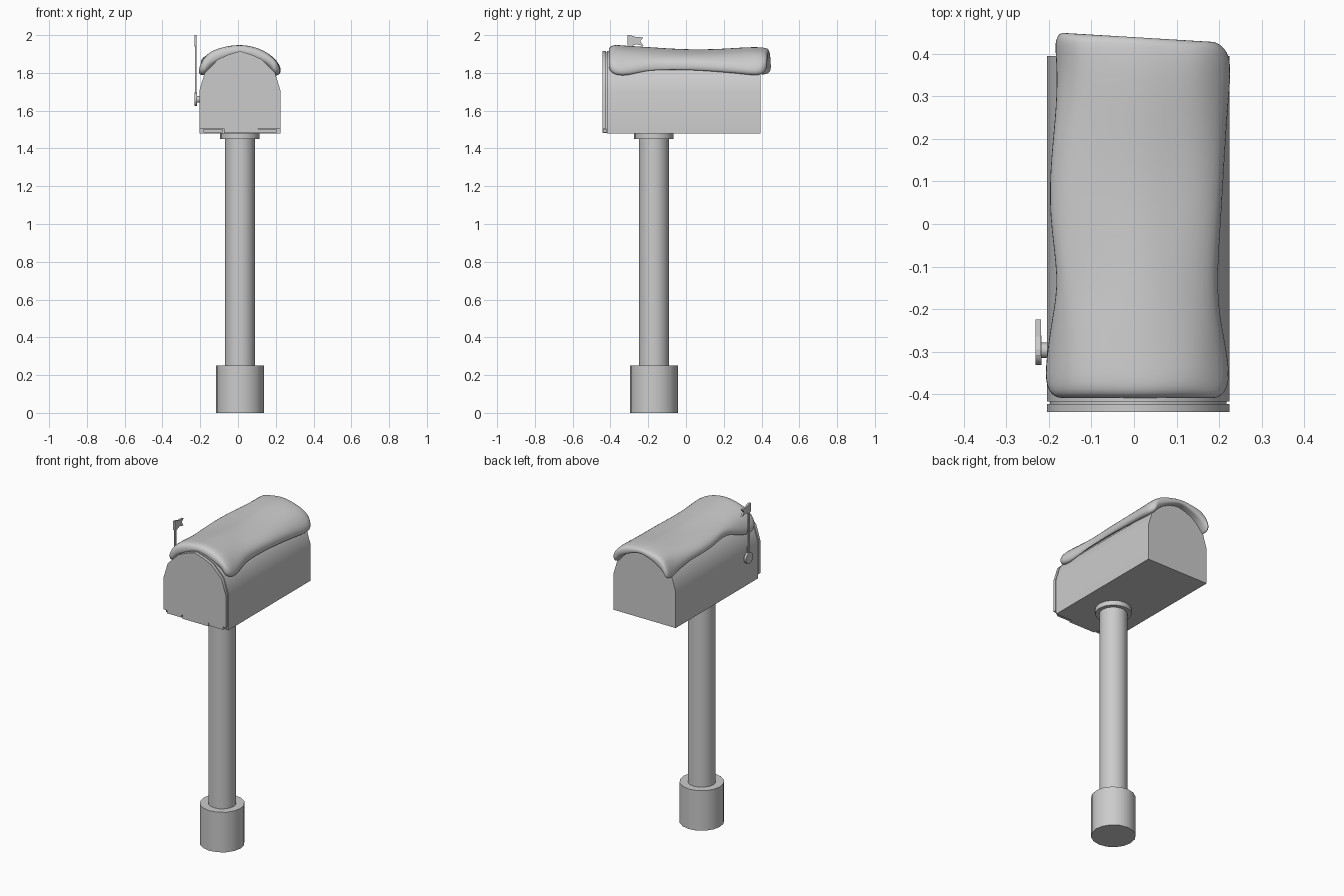
import bpy, bmesh, math

if "Cube" in bpy.data.objects:
    bpy.data.objects.remove(bpy.data.objects["Cube"])

CX, CY = 0.01, -0.17   # post axis


def make(name, verts, faces, smooth=None):
    me = bpy.data.meshes.new(name)
    me.from_pydata(verts, [], faces)
    bm = bmesh.new()
    bm.from_mesh(me)
    bmesh.ops.recalc_face_normals(bm, faces=bm.faces)
    bm.to_mesh(me)
    bm.free()
    ob = bpy.data.objects.new(name, me)
    bpy.context.collection.objects.link(ob)
    if smooth:
        shade(ob, smooth)
    return ob


def shade(ob, angle):
    bpy.ops.object.select_all(action='DESELECT')
    ob.select_set(True)
    bpy.context.view_layer.objects.active = ob
    bpy.ops.object.shade_smooth_by_angle(angle=math.radians(angle))


def prism(name, profile, axis, a, b, smooth=None):
    """Extrude a 2D outline from a to b along 'x' (outline y,z) or 'y' (outline x,z)."""
    put = (lambda p, t: (t, p[0], p[1])) if axis == 'x' else (lambda p, t: (p[0], t, p[1]))
    n = len(profile)
    verts = [put(p, t) for t in (a, b) for p in profile]
    faces = [tuple(range(n)), tuple(range(n, 2 * n))]
    faces += [(i, (i + 1) % n, n + (i + 1) % n, n + i) for i in range(n)]
    return make(name, verts, faces, smooth)


def cylinder(name, r, z0, z1, sides=16):
    bpy.ops.mesh.primitive_cylinder_add(vertices=sides, radius=r, depth=z1 - z0,
                                        location=(CX, CY, (z0 + z1) / 2))
    ob = bpy.context.object
    ob.name = name
    shade(ob, 40)


def disc(y, z, r, n=16):
    return [(y + r * math.cos(2 * math.pi * i / n), z + r * math.sin(2 * math.pi * i / n))
            for i in range(n)]


def rect(a0, a1, z0, z1):
    return [(a0, z0), (a1, z0), (a1, z1), (a0, z1)]


def arch(bottom, inset=0.0):
    half = [(0.215, bottom), (0.215, 1.705), (0.186, 1.80), (0.115, 1.872), (0.06, 1.897)]
    half = [(x - inset, z - (inset if z > 1.8 else 0)) for x, z in half]
    return ([(CX + x, z) for x, z in half] + [(CX, 1.915 - inset)]
            + [(CX - x, z) for x, z in reversed(half)])


# Post
cylinder("post_base", 0.127, 0, 0.25)
cylinder("post", 0.08, 0.25, 1.45)
cylinder("post_collar", 0.104, 1.45, 1.482)

# Mailbox body, door and hinge
prism("box_body", arch(1.48), 'y', -0.417, 0.395, 40)
prism("door", arch(1.505), 'y', -0.442, -0.423, 40)
prism("door_seal", arch(1.485, 0.008), 'y', -0.424, -0.416, 40)
prism("hinge_middle", rect(-0.075, 0.105, 1.482, 1.507), 'y', -0.442, -0.417)
for side in (-1, 1):
    c = CX + side * 0.143
    prism("hinge_side", rect(c - 0.05, c + 0.05, 1.485, 1.504), 'y', -0.438, -0.417)

# Signal flag on the left side
prism("flag_pivot", disc(-0.297, 1.66, 0.035), 'x', -0.231, -0.217, 40)
prism("flag_bolt", disc(-0.297, 1.66, 0.018, 12), 'x', -0.22, -0.2, 40)
prism("flag_arm", [(-0.307, 1.66), (-0.287, 1.66), (-0.293, 1.96), (-0.307, 1.96)],
      'x', -0.228, -0.22)
prism("flag_banner", [(-0.31, 1.945), (-0.29, 1.94), (-0.265, 1.952), (-0.225, 1.943),
                      (-0.242, 1.968), (-0.225, 1.988), (-0.265, 1.99), (-0.295, 2.0),
                      (-0.31, 2.0)], 'x', -0.231, -0.219)

# Snow cap: stations of (y, left x, left hem z, right x, right hem z, crest z, thickness factor)
stations = [
    (-0.41, -0.185, 1.82, 0.200, 1.82, 1.938, 0.7),
    (-0.385, -0.212, 1.79, 0.228, 1.79, 1.955, 1.0),
    (-0.32, -0.210, 1.78, 0.226, 1.78, 1.948, 1.0),
    (-0.22, -0.195, 1.82, 0.204, 1.81, 1.943, 0.9),
    (-0.13, -0.178, 1.85, 0.197, 1.815, 1.936, 0.8),
    (0.02, -0.204, 1.83, 0.208, 1.815, 1.928, 0.8),
    (0.16, -0.198, 1.83, 0.216, 1.805, 1.93, 0.8),
    (0.28, -0.184, 1.82, 0.224, 1.795, 1.938, 0.9),
    (0.37, -0.184, 1.79, 0.232, 1.785, 1.942, 1.0),
    (0.42, -0.190, 1.79, 0.226, 1.79, 1.938, 1.0),
    (0.44, -0.175, 1.81, 0.195, 1.82, 1.93, 0.7),
]
inner_half = [(0.12, 1.862), (0.06, 1.89)]
verts = []
for y, xl, zl, xr, zr, top, k in stations:
    wl, wr = CX - xl, xr - CX
    outer = [(xl + 0.003, zl), (xl, zl + 0.04), (CX - wl * 0.8, 1.875 + 0.034 * k),
             (CX - wl * 0.42, top - 0.014), (CX, top), (CX + wr * 0.38, top - 0.014),
             (CX + wr * 0.72, 1.876 + 0.03 * k), (xr, zr + 0.05), (xr - 0.003, zr)]
    inner = [(CX - 0.18, zl), (CX - 0.165, zl + 0.025), (CX - 0.12, 1.862), (CX - 0.06, 1.888),
             (CX, 1.905), (CX + 0.06, 1.888), (CX + 0.12, 1.862), (CX + 0.165, zr + 0.025),
             (CX + 0.18, zr)]
    for x, z in outer + inner[::-1]:
        verts.append((x, y - (0.06 * x if y > 0.3 else 0), z))
N, H, S = 18, 9, len(stations)
faces = [(s * N + i, s * N + (i + 1) % N, (s + 1) * N + (i + 1) % N, (s + 1) * N + i)
         for s in range(S - 1) for i in range(N)]
for base in (0, (S - 1) * N):
    faces += [(base + i, base + i + 1, base + N - 2 - i, base + N - 1 - i) for i in range(H - 1)]
snow = make("snow_cap", verts, faces, 180)
snow.modifiers.new("soften", 'SUBSURF').levels = 2
snow.modifiers["soften"].render_levels = 2
